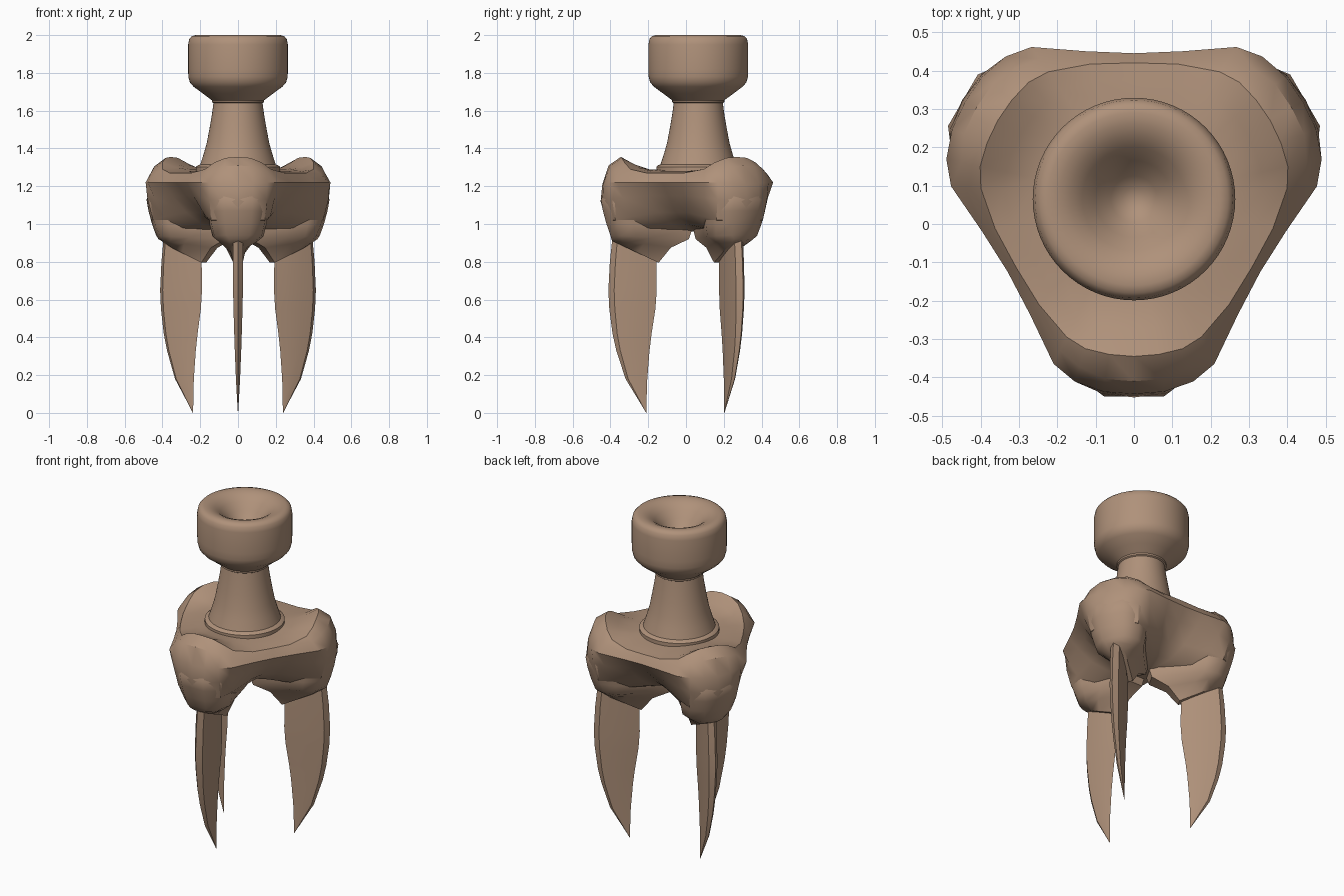
import bpy, math

CY = 0.065                                  # y of the vertical axis of symmetry
LOBES = [math.radians(a) for a in (-90, 30, 150)]

mat = bpy.data.materials.new("brown_clay")
mat.diffuse_color = (0.43, 0.285, 0.195, 1)


def loft(name, rings, angle, cap=True):
    """Skin a list of equally long closed rings into one object."""
    n = len(rings[0])
    verts = [p for r in rings for p in r]
    faces = []
    for i in range(len(rings) - 1):
        for j in range(n):
            k = (j + 1) % n
            faces.append((i*n + j, i*n + k, (i+1)*n + k, (i+1)*n + j))
    if cap:
        faces.append(tuple(range(n))[::-1])
        faces.append(tuple((len(rings) - 1)*n + j for j in range(n)))
    me = bpy.data.meshes.new(name)
    me.from_pydata(verts, [], faces)
    ob = bpy.data.objects.new(name, me)
    bpy.context.collection.objects.link(ob)
    me.materials.append(mat)
    bpy.ops.object.select_all(action='DESELECT')
    ob.select_set(True)
    bpy.context.view_layer.objects.active = ob
    bpy.ops.object.mode_set(mode='EDIT')
    bpy.ops.mesh.select_all(action='SELECT')
    bpy.ops.mesh.remove_doubles(threshold=0.0005)
    bpy.ops.mesh.normals_make_consistent(inside=False)
    bpy.ops.object.mode_set(mode='OBJECT')
    bpy.ops.object.shade_smooth_by_angle(angle=math.radians(angle))
    return ob


def place(r, w, z, a):
    """Local lobe coordinates (radial, sideways, up) to world."""
    c, s = math.cos(a), math.sin(a)
    return (r*c - w*s, CY + r*s + w*c, z)


# Turned neck and dished head
profile = [(0.0, 1.2), (0.222, 1.2), (0.222, 1.303), (0.212, 1.311), (0.2, 1.315),
           (0.182, 1.37), (0.165, 1.43), (0.15, 1.51), (0.138, 1.58), (0.13, 1.64),
           (0.138, 1.645), (0.138, 1.655), (0.185, 1.69), (0.235, 1.727),
           (0.255, 1.75), (0.263, 1.78), (0.264, 1.82), (0.264, 1.95), (0.258, 1.98),
           (0.245, 1.994), (0.225, 2.0), (0.195, 1.996), (0.165, 1.984), (0.135, 1.96),
           (0.10, 1.92), (0.06, 1.872), (0.03, 1.85), (0.0, 1.843)]
N = 64
loft("neck_and_head", [[(r*math.cos(2*math.pi*j/N), CY + r*math.sin(2*math.pi*j/N), z)
                        for j in range(N)] for r, z in profile], 50, cap=False)

# Three-lobed crown: radius and height at these angles off a lobe's middle
offs = [0, 9, 18, 26, 42, 60]
layers = [
    ([0.10]*6, [1.285]*6),
    ([0.27]*6, [1.29, 1.29, 1.288, 1.285, 1.28, 1.28]),
    ([0.34, 0.34, 0.34, 0.34, 0.325, 0.31], [1.315, 1.315, 1.30, 1.285, 1.275, 1.275]),
    ([0.41, 0.41, 0.41, 0.40, 0.37, 0.355], [1.355, 1.35, 1.325, 1.29, 1.27, 1.27]),
    ([0.475, 0.475, 0.46, 0.44, 0.385, 0.365], [1.31, 1.305, 1.29, 1.265, 1.25, 1.25]),
    ([0.508, 0.508, 0.50, 0.478, 0.405, 0.38], [1.21, 1.215, 1.22, 1.22, 1.22, 1.22]),
    ([0.517, 0.514, 0.49, 0.445, 0.355, 0.32], [1.12, 1.12, 1.13, 1.14, 1.15, 1.15]),
    ([0.49, 0.485, 0.46, 0.39, 0.28, 0.235], [1.02, 1.02, 1.02, 1.04, 1.06, 1.06]),
    ([0.36, 0.36, 0.34, 0.28, 0.19, 0.155], [0.97, 0.97, 0.97, 0.98, 0.995, 1.0]),
    ([0.05]*6, [0.96]*6),
]
full = [(o, i) for i, o in enumerate(offs)]
sector = [(-o, i) for o, i in full[-2:0:-1]] + full
rings = []
for rad, hgt in layers:
    ring = []
    for a in LOBES:
        for o, i in sector:
            ring.append(place(rad[i], 0, hgt[i], a + math.radians(o)))
    rings.append(ring)
loft("crown", rings, 32)

# Knuckle under each lobe: z outer, z inner, r inner, r outer, inner and full half width
knuckle = [(1.20, 1.18, 0.08, 0.48, 0.05, 0.155),
           (1.13, 1.12, 0.04, 0.515, 0.05, 0.168),
           (1.07, 1.05, 0.03, 0.505, 0.05, 0.16),
           (1.00, 0.98, 0.03, 0.486, 0.05, 0.15),
           (0.94, 0.92, 0.05, 0.465, 0.045, 0.135),
           (0.92, 0.875, 0.145, 0.46, 0.035, 0.10),
           (0.91, 0.795, 0.21, 0.455, 0.025, 0.045)]
# Claw blade: z, r inner, r outer, half thickness
claw = [(0.97, 0.23, 0.45, 0.026), (0.80, 0.222, 0.468, 0.026), (0.65, 0.22, 0.476, 0.026),
        (0.55, 0.227, 0.471, 0.024), (0.42, 0.247, 0.454, 0.020), (0.33, 0.258, 0.434, 0.017),
        (0.18, 0.270, 0.385, 0.011), (0.09, 0.273, 0.33, 0.006), (0.0, 0.274, 0.276, 0.0008)]

for label, a in zip(("front", "back_right", "back_left"), LOBES):
    rings = []
    for zo, zi, ri, ro, wi, w in knuckle:
        half = [(ri, wi), (ri + 0.45*(ro - ri), 0.4*wi + 0.6*w),
                (ri + 0.68*(ro - ri), w), (ro - 0.06, 0.93*w), (ro, 0.46*w)]
        loop = half + [(r, -v) for r, v in half[::-1]]
        rings.append([place(r, v, zi + (zo - zi)*(r - ri)/(ro - ri), a) for r, v in loop])
    loft(label + "_knuckle", rings, 45)

    rings = []
    for z, ri, ro, t in claw:
        d = ro - ri
        half = [(ri + 0.25*d, 0.5*t), (ri + 0.6*d, 0.95*t), (ri + 0.88*d, t)]
        loop = [(ri, 0)] + half + [(ro, 0)] + [(r, -v) for r, v in half[::-1]]
        rings.append([place(r, v, z, a) for r, v in loop])
    loft(label + "_claw", rings, 40)
